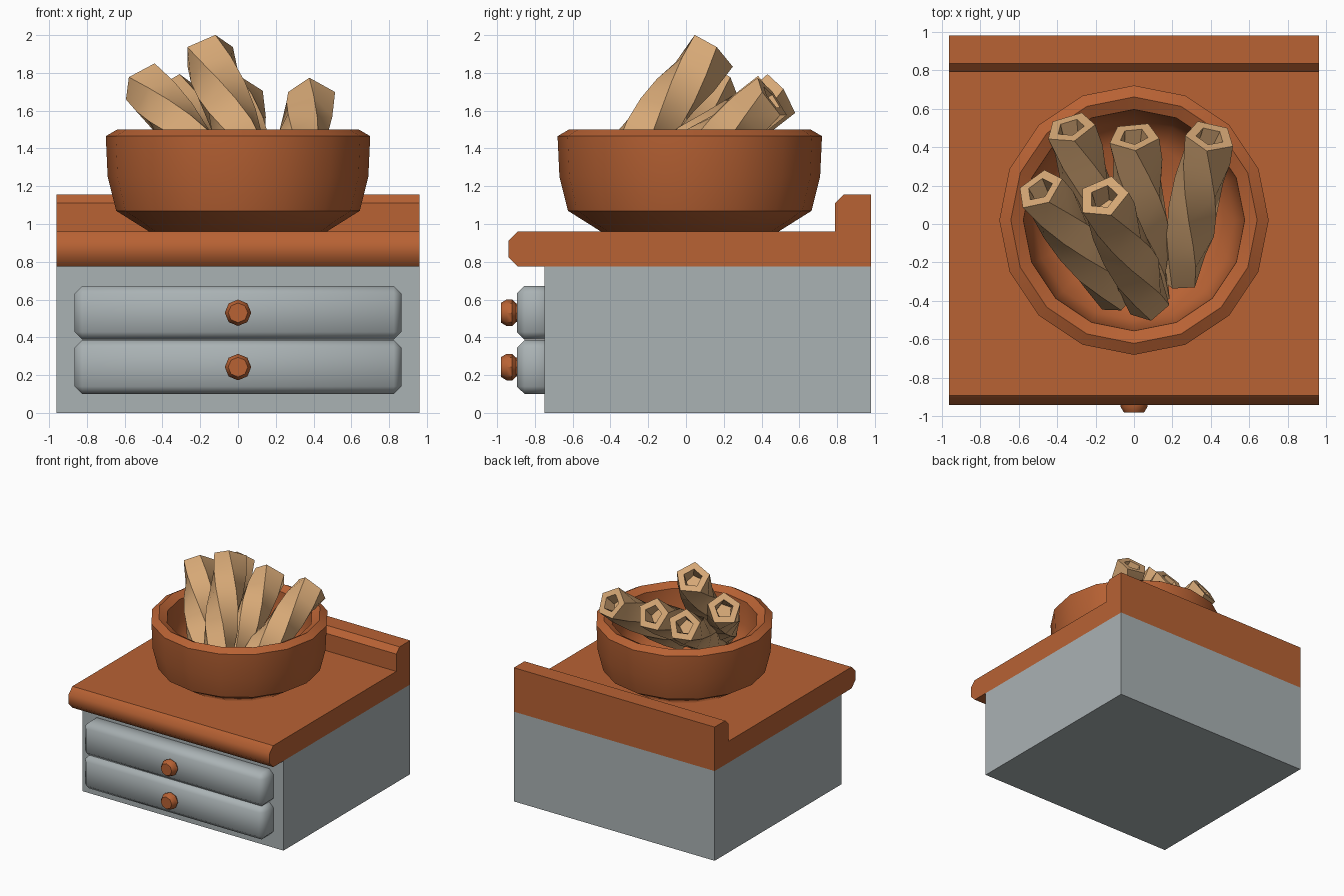
import bpy, bmesh, math
from mathutils import Vector, Matrix

if "Cube" in bpy.data.objects:
    bpy.data.objects.remove(bpy.data.objects["Cube"])


def material(name, rgb):
    m = bpy.data.materials.new(name)
    m.diffuse_color = (*rgb, 1)
    m.use_nodes = True
    m.node_tree.nodes["Principled BSDF"].inputs["Base Color"].default_value = m.diffuse_color
    return m


GREY = material("grey_paint", (0.40, 0.445, 0.456))
CLAY = material("orange_brown", (0.48, 0.122, 0.034))
TAN = material("tan_pastry", (0.67, 0.39, 0.18))


def finish(name, bm, mat, angle=None):
    bmesh.ops.recalc_face_normals(bm, faces=bm.faces)
    me = bpy.data.meshes.new(name)
    bm.to_mesh(me)
    bm.free()
    ob = bpy.data.objects.new(name, me)
    bpy.context.collection.objects.link(ob)
    me.materials.append(mat)
    if angle:
        bpy.ops.object.select_all(action='DESELECT')
        ob.select_set(True)
        bpy.context.view_layer.objects.active = ob
        bpy.ops.object.shade_smooth_by_angle(angle=math.radians(angle))
    return ob


def box(name, lo, hi, mat, bevel=0):
    bm = bmesh.new()
    bmesh.ops.create_cube(bm, size=1)
    for v in bm.verts:
        v.co = [lo[i] + (v.co[i] + 0.5) * (hi[i] - lo[i]) for i in range(3)]
    if bevel:
        bmesh.ops.bevel(bm, geom=bm.edges[:], offset=bevel, segments=1,
                        affect='EDGES', profile=0.5)
    return finish(name, bm, mat, 60 if bevel else None)


def loft(bm, rings, cap_start=True, cap_end=True):
    rows = [[bm.verts.new(p) for p in r] for r in rings]
    n = len(rows[0])
    for a, b in zip(rows, rows[1:]):
        for i in range(n):
            j = (i + 1) % n
            bm.faces.new((a[i], a[j], b[j], b[i]))
    if cap_start:
        bm.faces.new(rows[0][::-1])
    if cap_end:
        bm.faces.new(rows[-1])


def lathe(name, profile, sides, matrix, mat, angle):
    bm = bmesh.new()
    loft(bm, [[matrix @ Vector((r * math.cos(2 * math.pi * k / sides),
                                r * math.sin(2 * math.pi * k / sides), z))
               for k in range(sides)] for r, z in profile])
    return finish(name, bm, mat, angle)


# Cabinet body
box("cabinet", (-0.96, -0.75, 0), (0.96, 0.98, 0.775), GREY)

# Worktop with chamfered nose and raised back ledge, one profile swept along x
profile = [(-0.89, 0.775), (-0.94, 0.825), (-0.94, 0.91), (-0.89, 0.96), (0.79, 0.96),
           (0.79, 1.11), (0.835, 1.155), (0.98, 1.155), (0.98, 0.775)]
bm = bmesh.new()
loft(bm, [[(x, y, z) for y, z in profile] for x in (-0.96, 0.96)])
for f in bm.faces:
    c = f.calc_center_median()
    f.smooth = c.y < -0.9 or (c.z > 1.1 and 0.78 < c.y < 0.82)
finish("worktop", bm, CLAY)

# Drawers and turned knobs
for label, z0, z1 in (("lower", 0.10, 0.385), ("upper", 0.388, 0.672)):
    box(label + "_drawer", (-0.865, -0.895, z0), (0.865, -0.70, z1), GREY, 0.04)
    m = Matrix.Translation((0, -0.89, (z0 + z1) / 2)) @ Matrix.Rotation(math.pi / 2, 4, 'X')
    lathe(label + "_knob", [(0.05, -0.01), (0.05, 0.01), (0.07, 0.03), (0.07, 0.06), (0.052, 0.09)],
          8, m, CLAY, 40)

# Bowl: outer wall, rim, inner wall and floor
lathe("bowl", [(0.47, 0.96), (0.645, 1.07), (0.69, 1.25), (0.70, 1.465), (0.64, 1.50),
               (0.575, 1.465), (0.565, 1.27), (0.52, 1.13), (0.40, 1.04)],
      16, Matrix.Translation((0, 0.02, 0)), CLAY, 40)


# Twisted five-sided sticks with a hollow end
def stick(name, bottom, top, radius):
    a, b = Vector(bottom), Vector(top)
    d = (b - a).normalized()
    u = (Vector((0, 0, 1)) - d * d.z).normalized()
    v = d.cross(u)
    length = (b - a).length

    def ring(t, r):
        turn = math.radians(145) * length * (1 - t)
        return [a.lerp(b, t) + (u * math.cos(w) + v * math.sin(w)) * r
                for w in (2 * math.pi * k / 5 + turn for k in range(5))]

    steps = 6
    rings = [ring(i / steps, radius * (0.8 + 0.2 * min(1, 3 * i / steps))) for i in range(steps + 1)]
    rings += [ring(1, radius * 0.56), ring(0.88, radius * 0.5)]
    bm = bmesh.new()
    loft(bm, rings)
    finish(name, bm, TAN, 40)


stick("stick_tall", (0.08, -0.42, 1.24), (-0.16, 0.14, 1.908), 0.138)
stick("stick_left", (-0.08, -0.38, 1.20), (-0.49, 0.18, 1.745), 0.134)
stick("stick_back_left", (-0.08, -0.32, 1.14), (-0.33, 0.50, 1.68), 0.134)
stick("stick_back_middle", (0.08, -0.38, 1.13), (0.0, 0.455, 1.67), 0.136)
stick("stick_right", (0.23, -0.28, 1.13), (0.395, 0.455, 1.665), 0.134)
